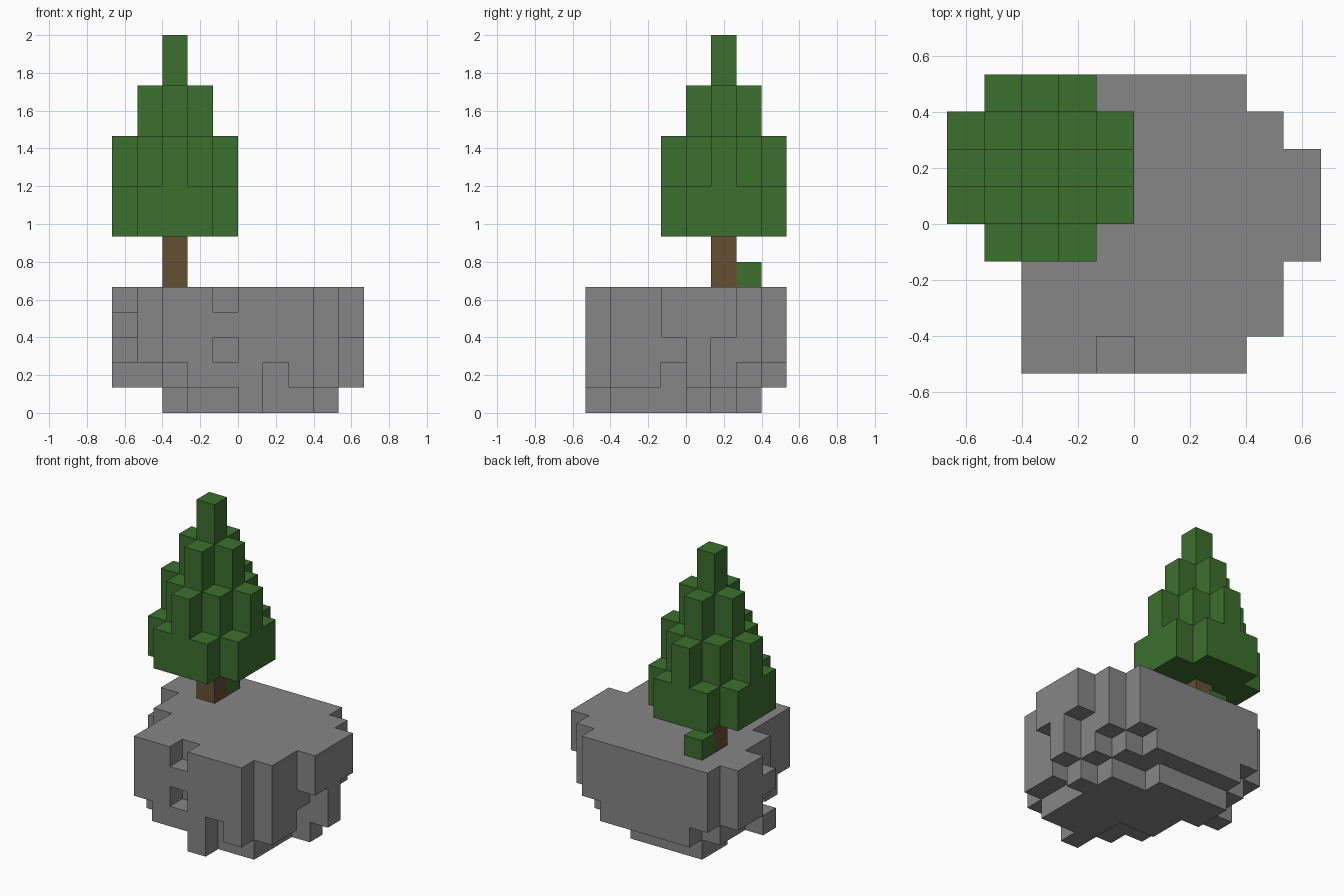
import bpy
import bmesh
from mathutils import Vector

cube = bpy.data.objects.get("Cube")
if cube:
    bpy.data.objects.remove(cube, do_unlink=True)

UNIT = 2 / 15                      # edge of one block
CENTRE = Vector((5, 4, 0))         # grid point placed at the origin


def material(name, colour):
    mat = bpy.data.materials.new(name)
    mat.use_nodes = True
    mat.diffuse_color = (*colour, 1)
    bsdf = next(n for n in mat.node_tree.nodes if n.type == 'BSDF_PRINCIPLED')
    bsdf.inputs["Base Color"].default_value = (*colour, 1)
    return mat


def block_object(name, cells, mat):
    """Join grid blocks into one shell, keeping only the exposed faces."""
    bm = bmesh.new()
    for cell in cells:
        middle = Vector(cell) + Vector((0.5, 0.5, 0.5))
        for axis in range(3):
            for sign in (-1, 1):
                normal = Vector((0, 0, 0))
                normal[axis] = sign
                neighbour = tuple(int(c + n) for c, n in zip(cell, normal))
                if neighbour in cells:
                    continue
                u = Vector((0, 0, 0))
                u[(axis + 1) % 3] = 0.5
                v = normal.cross(u)
                centre = middle + normal / 2 - CENTRE
                corners = (-u - v, u - v, u + v, v - u)
                bm.faces.new([bm.verts.new((centre + c) * UNIT) for c in corners])
    bmesh.ops.remove_doubles(bm, verts=bm.verts, dist=UNIT / 100)
    mesh = bpy.data.meshes.new(name)
    bm.to_mesh(mesh)
    bm.free()
    mesh.materials.append(mat)
    obj = bpy.data.objects.new(name, mesh)
    bpy.context.collection.objects.link(obj)
    return obj


stone = material("stone_grey", (0.24, 0.24, 0.24))
leaf = material("leaf_green", (0.044, 0.162, 0.026))
bark = material("bark_brown", (0.13, 0.08, 0.032))

# Rock: for each layer, bottom up, the first and last block of each row, front to back
LAYERS = [
    [(5, 5), (5, 7), (5, 7), (3, 7), (3, 8), (2, 7), (2, 5)],
    [(3, 7), (2, 8), (3, 8), (2, 7), (0, 9), (1, 8), (1, 7), (2, 6)],
    [(2, 7), (2, 8), (2, 8), (1, 8), (1, 9), (0, 8), (0, 8), (1, 7)],
    [(2, 7), (2, 8), (2, 8), (1, 9), (0, 9), (0, 9), (0, 8), (1, 7)],
    [(2, 7), (2, 8), (2, 8), (1, 9), (1, 9), (0, 9), (0, 8), (1, 7)],
]
rock = {(i, j, k)
        for k, rows in enumerate(LAYERS)
        for j, (first, last) in enumerate(rows)
        for i in range(first, last + 1)}
# Chips missing from the front of the rock
rock -= {(4, 0, 4), (4, 0, 2), (6, 0, 1)}
block_object("rock", rock, stone)

# Trunk and small bush behind it
TREE_X, TREE_Y = 2, 5
block_object("trunk", {(TREE_X, TREE_Y, k) for k in (5, 6)}, bark)
block_object("bush", {(TREE_X, TREE_Y + 1, 5)}, leaf)

# Crown: column tops fall with squared distance from the trunk
TOPS = {0: 15, 1: 13, 2: 11, 4: 11, 5: 9}
crown = {(TREE_X + dx, TREE_Y + dy, k)
         for dx in range(-2, 3)
         for dy in range(-2, 3)
         for k in range(7, TOPS.get(dx * dx + dy * dy, 0))}
block_object("crown", crown, leaf)
